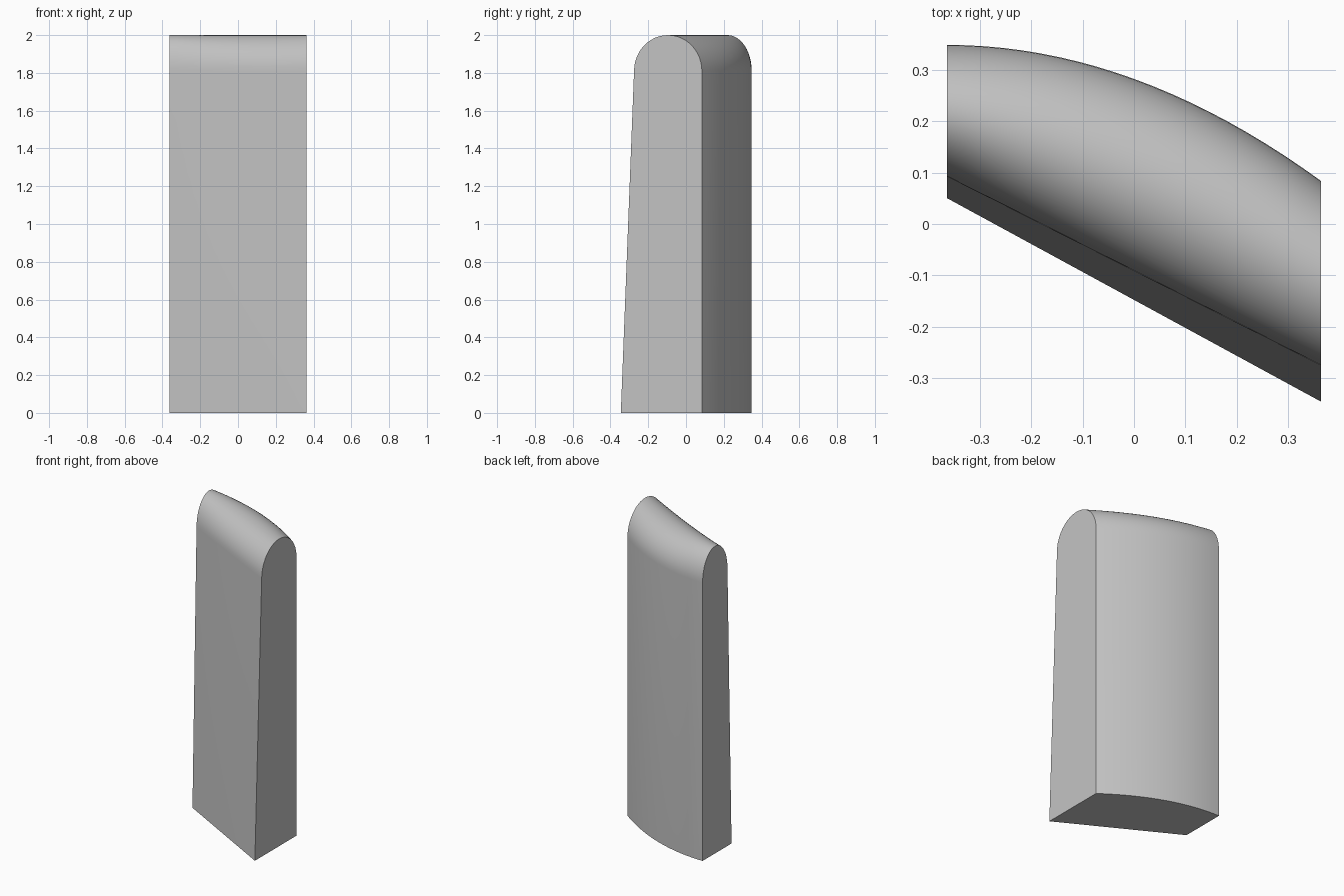
import bpy, bmesh, math

cube = bpy.data.objects.get("Cube")
if cube:
    bpy.data.objects.remove(cube)

HALF_X, SHOULDER, TOP = 0.363, 1.81, 2.0
COLUMNS, ARC = 20, 24

# Plain grey material
grey = bpy.data.materials.new("light_grey")
grey.use_nodes = True
colour = (0.55, 0.55, 0.55, 1)
grey.diffuse_color = colour
grey.node_tree.nodes["Principled BSDF"].inputs["Base Color"].default_value = colour


def section(t):
    """Upright profile at t (0 = right end, 1 = left end), with a rounded crown."""
    x = HALF_X * (2 * t - 1)
    foot = 0.05 - 0.395 * t          # straight, leaning front
    front = 0.092 - 0.367 * t
    back = 0.348 - 0.264 * t * t     # bowed back
    mid, radius = (front + back) / 2, (back - front) / 2
    points = [(x, foot, 0)]
    for i in range(ARC + 1):
        a = math.pi * i / ARC
        points.append((x, mid - radius * math.cos(a),
                       SHOULDER + (TOP - SHOULDER) * math.sin(a)))
    points.append((x, back, 0))
    return points


# Slab: profiles joined from end to end
bm = bmesh.new()
rings = [[bm.verts.new(p) for p in section(i / COLUMNS)] for i in range(COLUMNS + 1)]
for a, b in zip(rings, rings[1:]):
    for i in range(len(a)):
        j = (i + 1) % len(a)
        bm.faces.new((a[i], a[j], b[j], b[i]))
bm.faces.new(rings[0])
bm.faces.new(rings[-1])
bmesh.ops.recalc_face_normals(bm, faces=bm.faces)

mesh = bpy.data.meshes.new("curved_slab")
bm.to_mesh(mesh)
bm.free()
mesh.materials.append(grey)
slab = bpy.data.objects.new("curved_slab", mesh)
bpy.context.collection.objects.link(slab)

# Smooth crown and back, crisp ends and base
bpy.ops.object.select_all(action="DESELECT")
slab.select_set(True)
bpy.context.view_layer.objects.active = slab
bpy.ops.object.shade_smooth_by_angle(angle=math.radians(30))
